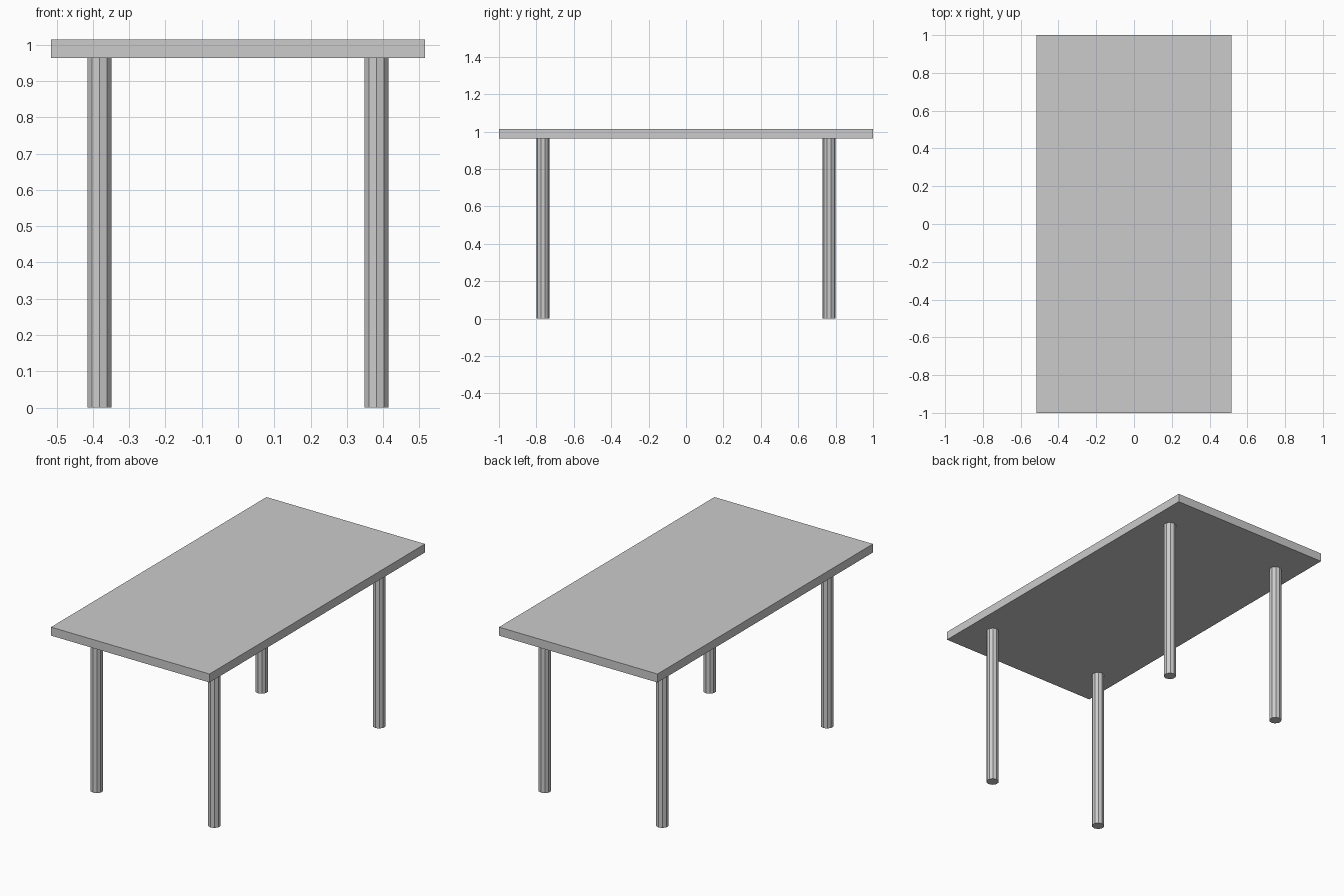
import bpy
import math

if "Cube" in bpy.data.objects:
    bpy.data.objects.remove(bpy.data.objects["Cube"])

TOP_Z, UNDER_Z = 1.014, 0.964
WIDTH, LENGTH = 1.03, 2.0
LEG_X, LEG_Y, LEG_R = 0.382, 0.765, 0.0345

# Flat rectangular slab
bpy.ops.mesh.primitive_cube_add(size=1, location=(0, 0, (TOP_Z + UNDER_Z) / 2))
top = bpy.context.object
top.name = "table_top"
top.scale = (WIDTH, LENGTH, TOP_Z - UNDER_Z)

# Four ten-sided legs, inset from the corners
for y, end in ((-LEG_Y, "front"), (LEG_Y, "back")):
    for x, side in ((-LEG_X, "left"), (LEG_X, "right")):
        bpy.ops.mesh.primitive_cylinder_add(
            vertices=10, radius=LEG_R, depth=UNDER_Z,
            location=(x, y, UNDER_Z / 2))
        bpy.context.object.name = f"{end}_{side}_leg"
